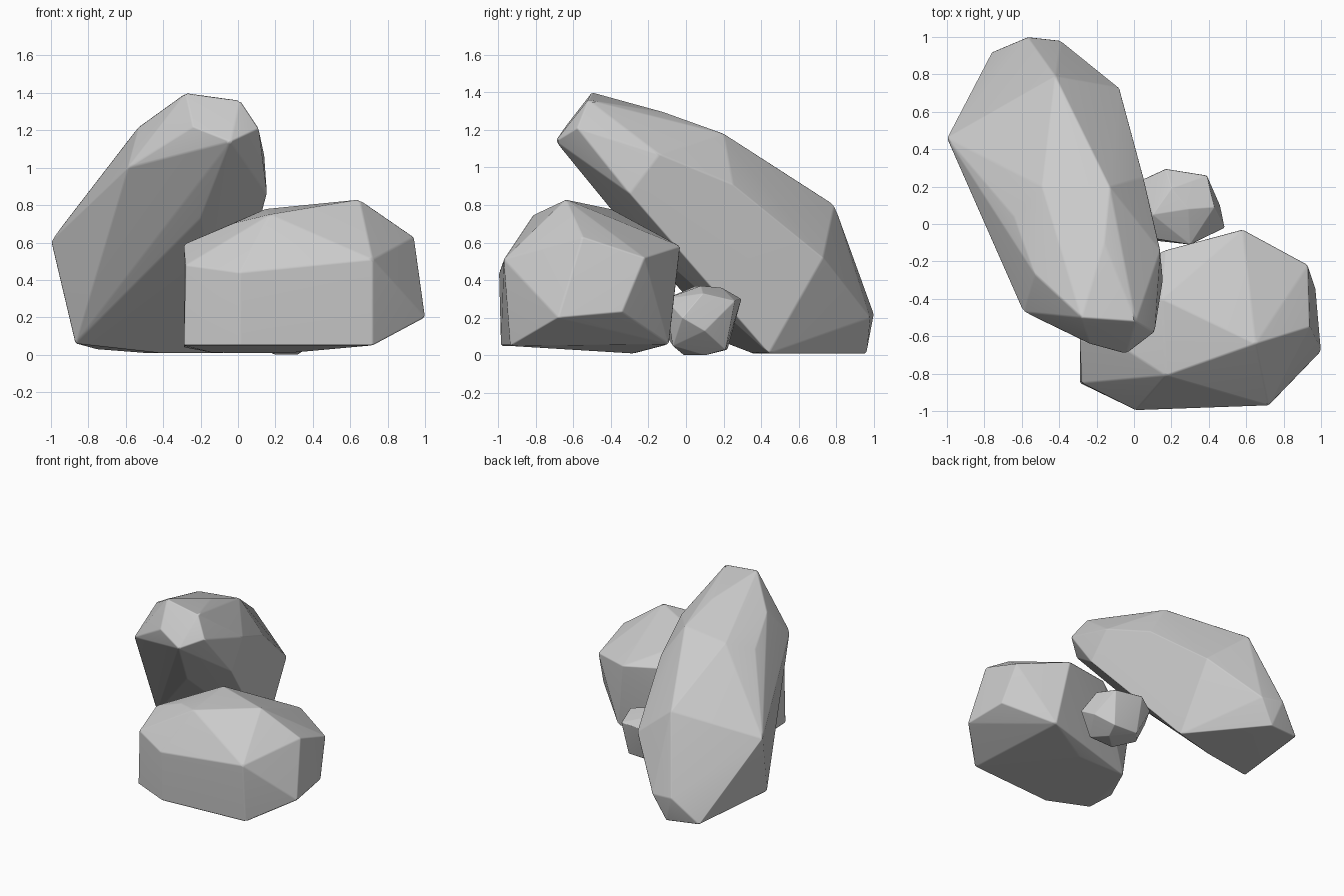
import bpy, bmesh, math


def rock(name, points, edge):
    """Faceted boulder: convex hull of a few corner points, with thinly worn edges."""
    bm = bmesh.new()
    for p in points:
        bm.verts.new(p)
    bmesh.ops.convex_hull(bm, input=bm.verts)
    bmesh.ops.delete(bm, geom=[v for v in bm.verts if not v.link_faces], context='VERTS')
    bmesh.ops.dissolve_limit(bm, angle_limit=math.radians(4), verts=bm.verts, edges=bm.edges)
    bmesh.ops.recalc_face_normals(bm, faces=bm.faces)
    mesh = bpy.data.meshes.new(name)
    bm.to_mesh(mesh)
    bm.free()
    mesh.shade_smooth()
    ob = bpy.data.objects.new(name, mesh)
    bpy.context.collection.objects.link(ob)
    bevel = ob.modifiers.new("worn_edges", 'BEVEL')
    bevel.width = edge
    bevel.segments = 1
    bevel.limit_method = 'ANGLE'
    bevel.angle_limit = math.radians(8)
    ob.modifiers.new("even_shading", 'WEIGHTED_NORMAL')
    return ob


# tall slab leaning forward over the others
rock("leaning_rock", [
    (-1, .46, .61), (-.28, -.50, 1.40), (.01, -.52, 1.36), (.11, -.58, 1.21),
    (-.04, -.695, 1.14), (-.24, -.64, 1.22), (-.59, -.47, 1.0), (-.53, -.27, 1.22),
    (-.64, .04, 1.07), (-.49, .20, 1.14), (-.42, .79, .80), (-.16, -.10, 1.29),
    (.14, -.14, 1.07), (-.13, .20, 1.18), (.05, .25, .91), (-.08, .73, .52),
    (.155, -.30, .86), (-.39, .98, .20), (-.57, 1.0, .22), (-.50, .96, .01),
    (-.76, .92, .03), (-.07, .44, .01), (-.87, .22, .06), (-.42, .35, .01),
    (-.20, -.36, .73)], .008)

# wide boulder at the front right
rock("front_rock", [
    (.65, -.64, .83), (.94, -.55, .63), (.93, -.22, .52), (.97, -.34, .23),
    (1.0, -.68, .20), (.72, -.97, .51), (.72, -.935, .05), (.58, -.03, .58),
    (.17, -.81, .75), (.01, -.995, .44), (.01, -.985, .05), (-.03, -.68, .70),
    (-.20, -.82, .54), (.15, -.40, .78), (-.28, -.85, .48), (-.29, -.85, .05),
    (-.29, -.62, .59), (-.29, -.60, .04), (.66, -.09, .06), (-.13, -.28, .01),
    (.17, -.14, .62), (-.22, -.32, .42), (.28, -.28, .01)], .008)

# small stone wedged behind
rock("small_rock", [
    (.10, .05, .37), (.29, .08, .37), (.20, .19, .36), (.17, .295, .30),
    (.39, .26, .29), (.43, .09, .33), (.485, -.02, .20), (.46, .10, .13),
    (.30, -.11, .30), (.05, .24, .25), (.00, .12, .20), (.06, -.07, .28),
    (.12, -.09, .08), (.36, -.07, .05), (.20, -.01, .0), (.32, .10, .0),
    (.36, .21, .03), (.16, .22, .03), (.05, .08, .06)], .004)
